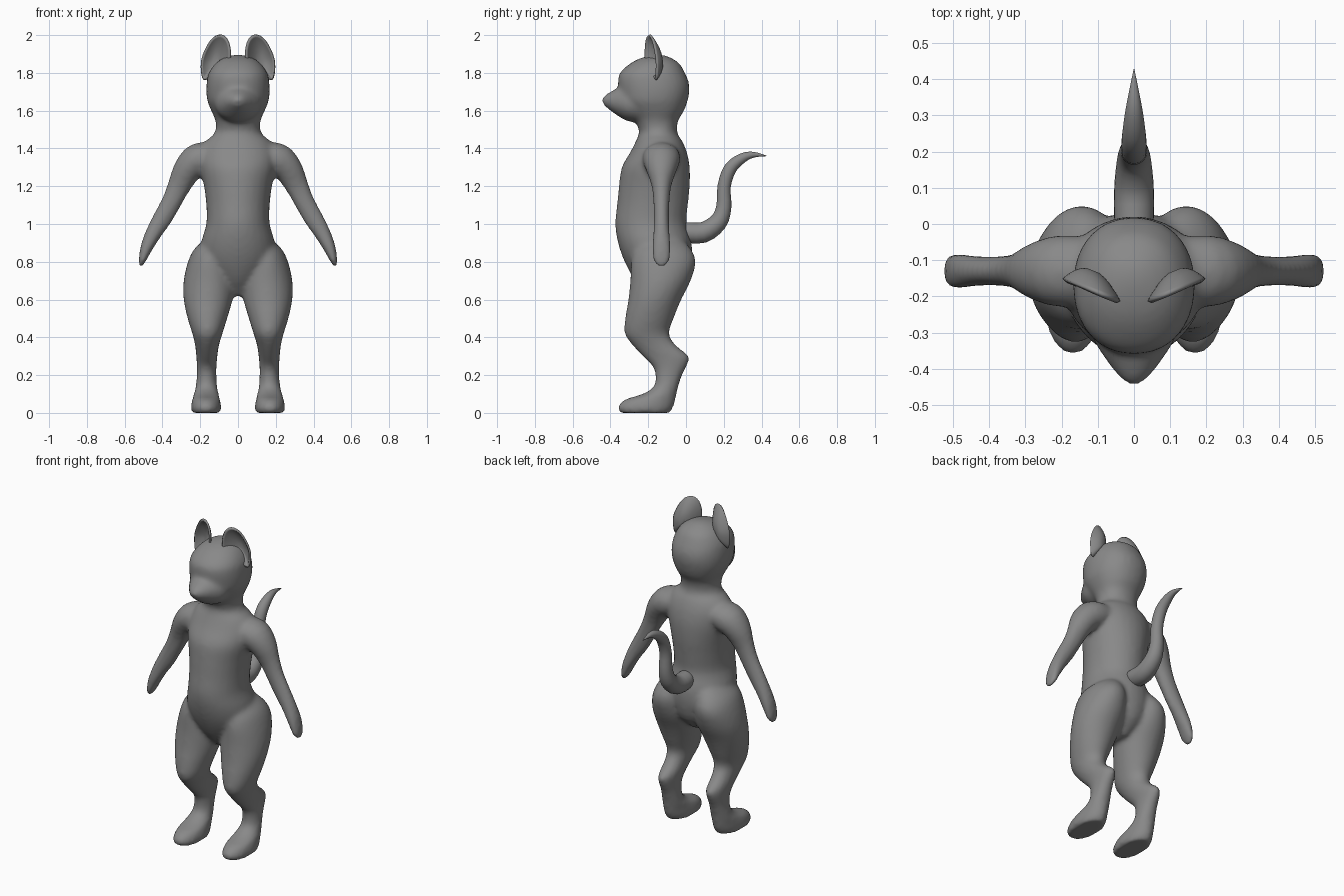
import bpy
import bmesh
import math
from mathutils import Vector

if "Cube" in bpy.data.objects:
    bpy.data.objects.remove(bpy.data.objects["Cube"])

grey = bpy.data.materials.new("grey")
grey.diffuse_color = (0.25, 0.25, 0.25, 1)
grey.use_nodes = True
grey.node_tree.nodes["Principled BSDF"].inputs["Base Color"].default_value = grey.diffuse_color
X, Y, Z = Vector((1, 0, 0)), Vector((0, 1, 0)), Vector((0, 0, 1))


def smooth_rows(rows, steps=3):
    """Catmull-Rom interpolation of rows of numbers."""
    out = []
    for i in range(len(rows) - 1):
        a, b, c, d = rows[max(i - 1, 0)], rows[i], rows[i + 1], rows[min(i + 2, len(rows) - 1)]
        for s in range(steps):
            t = s / steps
            out.append([0.5 * (2 * q + (r - p) * t + (2 * p - 5 * q + 4 * r - w) * t * t
                               + (3 * q - p - 3 * r + w) * t ** 3)
                        for p, q, r, w in zip(a, b, c, d)])
    return out + [list(rows[-1])]


def loft(bm, sections, n=28, power=1.0):
    """Closed skin through rings given as (centre, half axis, half axis)."""
    def bend(v):
        return math.copysign(abs(v) ** power, v)
    rings = []
    for c, u, v in sections:
        angles = [2 * math.pi * k / n for k in range(n)]
        rings.append([bm.verts.new(c + u * bend(math.cos(a)) + v * bend(math.sin(a))) for a in angles])
    for a, b in zip(rings, rings[1:]):
        for k in range(n):
            bm.faces.new((a[k], a[(k + 1) % n], b[(k + 1) % n], b[k]))
    bm.faces.new(rings[0][::-1])
    bm.faces.new(rings[-1])


def stack(bm, rows, power=1.0):
    """Horizontal rings from rows of (z, front y, back y, centre x, half width)."""
    loft(bm, [(Vector((x, (f + b) / 2, z)), X * w, Y * (b - f) / 2)
              for z, f, b, x, w in smooth_rows(rows)], power=power)


def tube(bm, rows, side):
    """Rings square to a path, from rows of (x, y, z, radius, side radius)."""
    rows = smooth_rows(rows)
    pts = [Vector(r[:3]) for r in rows]
    sections = []
    for i, r in enumerate(rows):
        t = (pts[min(i + 1, len(pts) - 1)] - pts[max(i - 1, 0)]).normalized()
        sections.append((pts[i], side * max(r[4], 0.001), t.cross(side) * max(r[3], 0.001)))
    loft(bm, sections)


def finish(bm, name):
    bmesh.ops.recalc_face_normals(bm, faces=bm.faces)
    for f in bm.faces:
        f.smooth = True
    me = bpy.data.meshes.new(name)
    bm.to_mesh(me)
    bm.free()
    me.materials.append(grey)
    ob = bpy.data.objects.new(name, me)
    bpy.context.collection.objects.link(ob)
    return ob


bm = bmesh.new()
# torso and neck
stack(bm, [(.62, -.2, -.08, 0, .03), (.7, -.27, 0, 0, .12), (.8, -.325, .03, 0, .19),
           (.9, -.36, .03, 0, .195), (1.0, -.375, .003, 0, .168), (1.1, -.365, .01, 0, .168),
           (1.2, -.355, .02, 0, .18), (1.3, -.34, .02, 0, .2), (1.38, -.295, .005, 0, .2),
           (1.44, -.265, -.02, 0, .17), (1.48, -.25, -.045, 0, .125), (1.56, -.245, -.05, 0, .11)])
# head
stack(bm, [(1.5, -.25, -.05, 0, .115), (1.55, -.27, -.04, 0, .12), (1.6, -.31, -.01, 0, .142),
           (1.65, -.345, .008, 0, .162), (1.7, -.355, .018, 0, .168), (1.75, -.36, .015, 0, .166),
           (1.8, -.35, -.005, 0, .155), (1.85, -.295, -.035, 0, .12), (1.88, -.235, -.08, 0, .075),
           (1.895, -.17, -.12, 0, .025)], power=.92)
# muzzle
loft(bm, [(Vector((0, y, z)), X * w, Z * h) for y, z, w, h in smooth_rows(
    [(-.2, 1.64, .13, .11), (-.3, 1.64, .12, .098), (-.35, 1.645, .095, .08),
     (-.4, 1.65, .06, .05), (-.43, 1.652, .035, .028), (-.443, 1.654, .015, .012)])])
for s in (1, -1):
    # leg and foot
    leg = [(.93, -.22, -.03, .10, .06), (.87, -.27, .025, .13, .1), (.8, -.29, .052, .145, .12),
           (.7, -.295, .025, .15, .138), (.6, -.305, -.025, .158, .13), (.5, -.322, -.065, .162, .105),
           (.42, -.325, -.09, .162, .08), (.36, -.285, -.055, .164, .064), (.3, -.23, .015, .165, .056),
           (.25, -.18, .005, .166, .052), (.2, -.162, -.02, .166, .052), (.14, -.17, -.04, .167, .057),
           (.1, -.23, -.05, .168, .066), (.07, -.325, -.055, .169, .074), (.03, -.362, -.068, .169, .08),
           (0, -.35, -.085, .169, .076)]
    stack(bm, [(z, f, b, s * x, w) for z, f, b, x, w in leg])
    # arm and hand
    arm = [(.08, 1.365, .06, .09), (.2, 1.345, .088, .1), (.265, 1.29, .077, .082),
           (.31, 1.205, .062, .053), (.35, 1.12, .054, .043), (.4, 1.03, .052, .04),
           (.445, .955, .044, .043), (.482, .88, .034, .05), (.506, .81, .02, .047),
           (.516, .775, .008, .025)]
    tube(bm, [(s * x, -.13, z, r, q) for x, z, r, q in arm], Y)
body = finish(bm, "body")
# fuse the limbs, head and torso into one soft skin
remesh = body.modifiers.new("fuse", 'REMESH')
remesh.mode = 'VOXEL'
remesh.voxel_size = .013
remesh.use_smooth_shade = True
soften = body.modifiers.new("soften", 'SMOOTH')
soften.factor = .5
soften.iterations = 8

# tail
bm = bmesh.new()
tube(bm, [(0, y, z, r, r) for y, z, r in
          [(-.03, .96, .03), (-.01, .957, .052), (.09, .955, .055), (.17, 1.01, .048), (.2, 1.09, .04),
           (.202, 1.2, .035), (.235, 1.295, .034), (.3, 1.35, .026), (.36, 1.367, .015),
           (.428, 1.36, .001)]], X)
finish(bm, "tail")

# ears: cupped shells opening forward
RIM = [(.045, 1.86), (.043, 1.92), (.058, 1.975), (.09, 2.0), (.13, 1.985), (.165, 1.935),
       (.19, 1.87), (.192, 1.81), (.18, 1.765), (.14, 1.79), (.1, 1.82), (.065, 1.84)]
for s, label in ((1, "left"), (-1, "right")):
    bm = bmesh.new()
    rows = smooth_rows(RIM + RIM[:1])[:-1]
    rings = []
    for k in (1, .93, .8, .6, .4, .2):
        ring = []
        for x, z in rows:
            px, pz = .115 + (x - .115) * k, 1.86 + (z - 1.86) * k
            y = -.215 + (px - .045) * .4 + .055 * (1 - k * k)
            ring.append(bm.verts.new((s * px, y, pz)))
        rings.append(ring)
    m = len(rows)
    for a, b in zip(rings, rings[1:]):
        for i in range(m):
            bm.faces.new((a[i], a[(i + 1) % m], b[(i + 1) % m], b[i]))
    bm.faces.new(rings[-1])
    ear = finish(bm, label + "_ear")
    shell = ear.modifiers.new("thickness", 'SOLIDIFY')
    shell.thickness = .012
    shell.offset = 0
